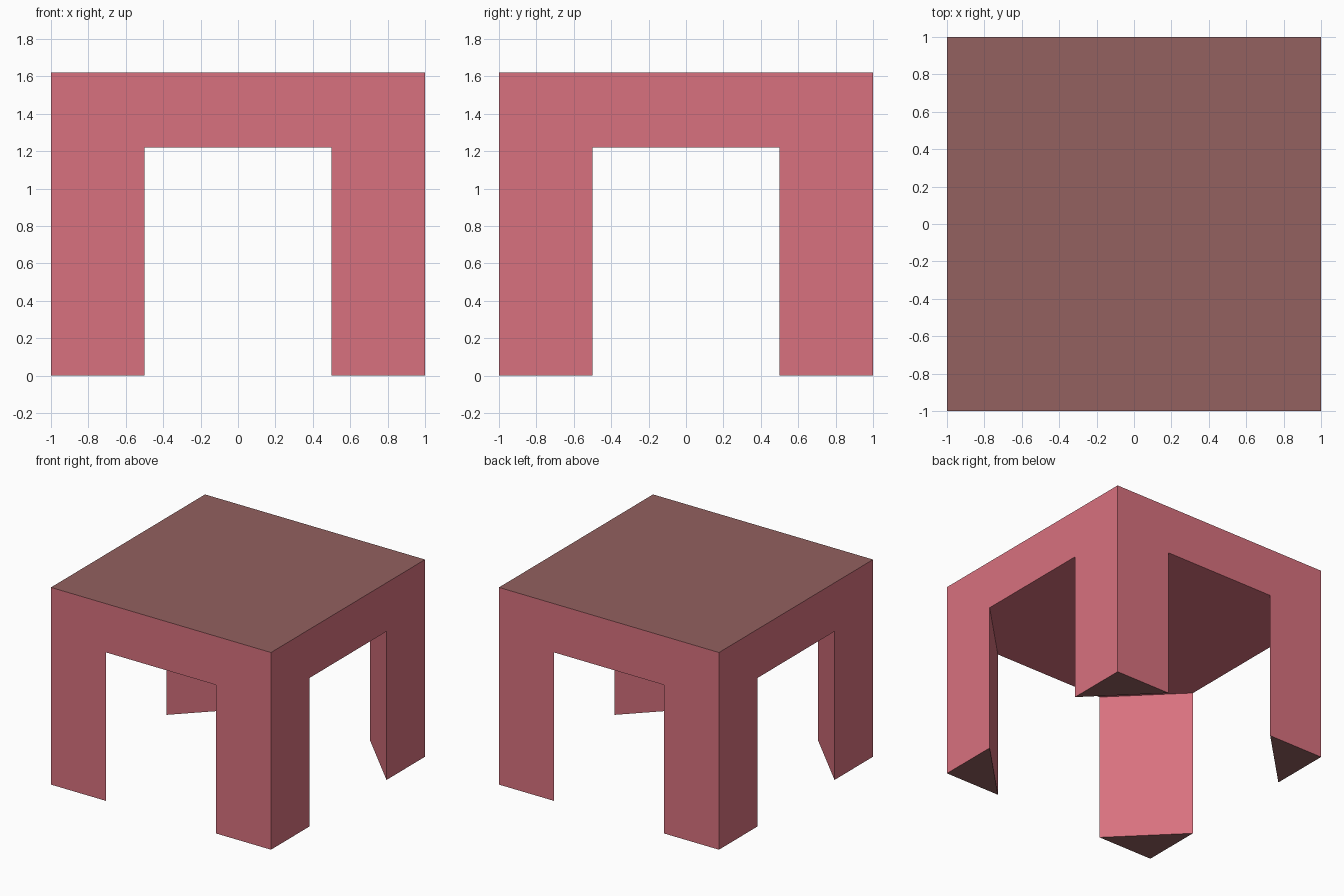
import bpy
import bmesh

if "Cube" in bpy.data.objects:
    bpy.data.objects.remove(bpy.data.objects["Cube"])


def material(name, rgb):
    m = bpy.data.materials.new(name)
    m.diffuse_color = (*rgb, 1.0)
    m.use_nodes = True
    m.node_tree.nodes["Principled BSDF"].inputs["Base Color"].default_value = m.diffuse_color
    return m


PINK = material("dusty_pink", (0.69, 0.166, 0.21))
BROWN = material("dull_brown", (0.293, 0.119, 0.116))

HALF = 1.0      # half width of the table
LEG = 0.5       # leg width along each side
UNDER = 1.22    # underside of the slab
TOP = 1.62


def prism(name, outline, z0, z1, brown_rule, open_top=False):
    """Extrude an outline upwards; brown_rule picks the brown faces by normal."""
    bm = bmesh.new()
    base = bm.faces.new([bm.verts.new((x, y, z0)) for x, y in outline])
    ext = bmesh.ops.extrude_face_region(bm, geom=[base], use_keep_orig=True)
    verts = [g for g in ext["geom"] if isinstance(g, bmesh.types.BMVert)]
    bmesh.ops.translate(bm, verts=verts, vec=(0, 0, z1 - z0))
    bmesh.ops.recalc_face_normals(bm, faces=bm.faces)
    for f in bm.faces:
        f.material_index = 1 if brown_rule(f.normal) else 0
    if open_top:
        bmesh.ops.delete(bm, geom=[f for f in bm.faces if f.normal.z > 0.9],
                         context='FACES_ONLY')
    mesh = bpy.data.meshes.new(name)
    bm.to_mesh(mesh)
    bm.free()
    mesh.materials.append(PINK)
    mesh.materials.append(BROWN)
    obj = bpy.data.objects.new(name, mesh)
    bpy.context.collection.objects.link(obj)
    return obj


# Thick table slab with a brown top
prism("table_top", [(-HALF, -HALF), (HALF, -HALF), (HALF, HALF), (-HALF, HALF)],
      UNDER, TOP, lambda n: n.z > 0.9)

# Four triangular corner legs with brown feet
for sx, side in ((-1, "left"), (1, "right")):
    for sy, end in ((-1, "front"), (1, "back")):
        tri = [(sx * HALF, sy * HALF),
               (sx * (HALF - LEG), sy * HALF),
               (sx * HALF, sy * (HALF - LEG))]
        prism(f"{end}_{side}_leg", tri, 0.0, UNDER, lambda n: n.z < -0.9, True)
